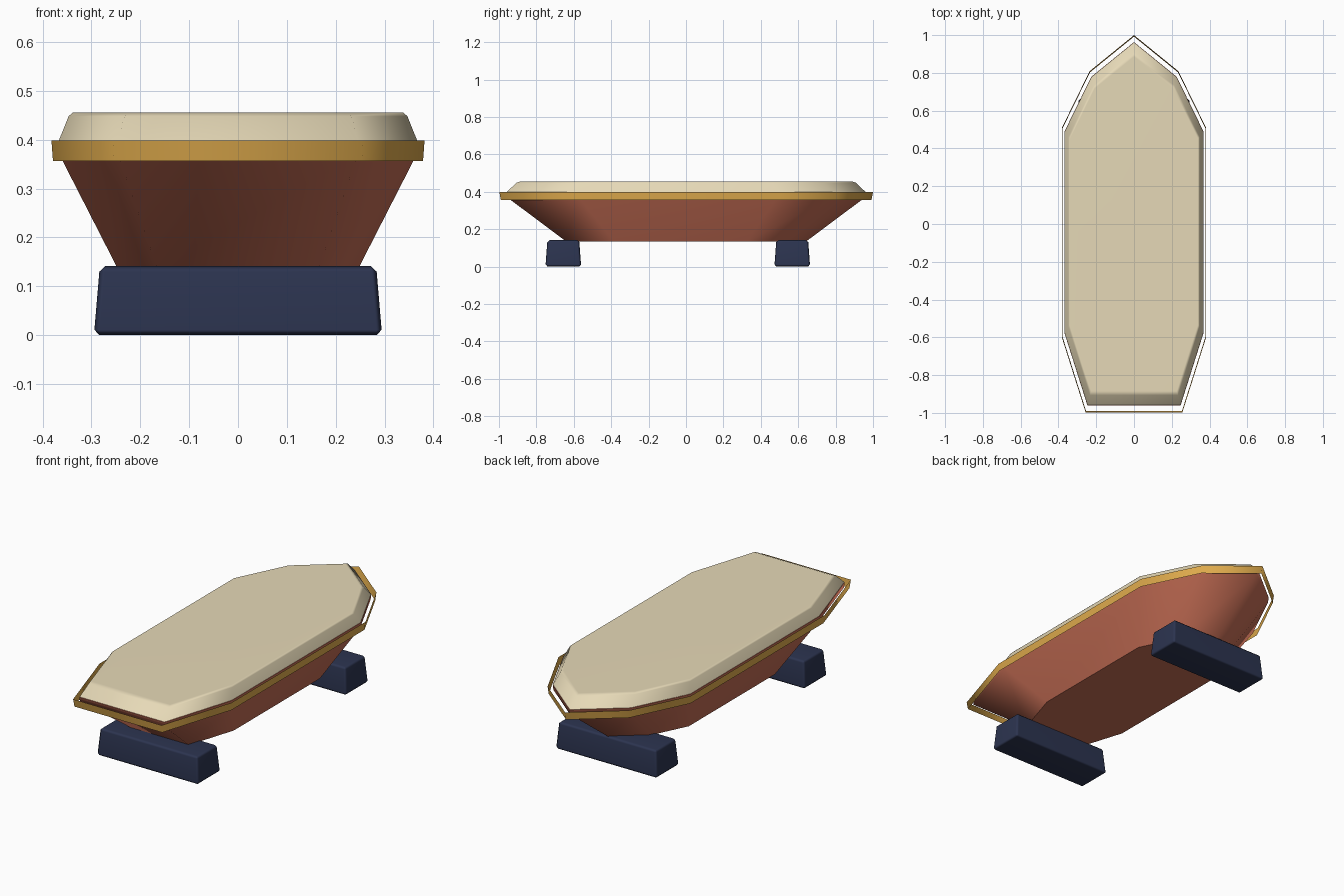
import bpy, bmesh, math

if "Cube" in bpy.data.objects:
    bpy.data.objects.remove(bpy.data.objects["Cube"])

# right half of the gunwale outline, bow tip first, then mirrored
HALF = [(0, 1.0), (0.235, 0.809), (0.382, 0.509), (0.382, -0.6), (0.256, -0.998)]
OUTLINE = HALF + [(-x, y) for x, y in reversed(HALF[1:])]


def material(name, srgb):
    m = bpy.data.materials.new(name)
    lin = [c / 12.92 if c <= 0.04045 else ((c + 0.055) / 1.055) ** 2.4
           for c in (v / 255 for v in srgb)]
    m.diffuse_color = (*lin, 1)
    m.use_nodes = True
    m.node_tree.nodes["Principled BSDF"].inputs["Base Color"].default_value = m.diffuse_color
    return m


RED = material("red_brown_hull", (200, 111, 86))
GOLD = material("ochre_trim", (222, 170, 76))
CREAM = material("cream_canvas", (230, 217, 183))
NAVY = material("navy_blocks", (44, 52, 80))


def finish(name, bm, mat):
    for f in bm.faces:
        f.smooth = True
    me = bpy.data.meshes.new(name)
    bm.to_mesh(me)
    bm.free()
    ob = bpy.data.objects.new(name, me)
    bpy.context.collection.objects.link(ob)
    me.materials.append(mat)
    # large faces stay flat, small ones take up the rounding
    mod = ob.modifiers.new("weighted_normals", 'WEIGHTED_NORMAL')
    mod.keep_sharp = True
    return ob


def loft(name, levels, mat, caps=True, sharp_top=True):
    """Stack scaled copies of the outline: levels are (scale, z), bottom to top."""
    bm = bmesh.new()
    rings = [[bm.verts.new((x * s, y * s, z)) for x, y in OUTLINE] for s, z in levels]
    n = len(OUTLINE)
    # outline runs clockwise from above, so this order faces outward
    for lo, hi in zip(rings, rings[1:]):
        for i in range(n):
            j = (i + 1) % n
            bm.faces.new((lo[j], lo[i], hi[i], hi[j]))
    if caps:
        bottom = bm.faces.new(rings[0])
        top = bm.faces.new(rings[-1][::-1])
        for f in (bottom, top) if sharp_top else (bottom,):
            for e in f.edges:
                e.smooth = False
    return finish(name, bm, mat)


# flared hull, open trim band standing off it, and chamfered cover
loft("hull", [(0.642, 0.134), (0.958, 0.370), (0.963, 0.397)], RED)
loft("gunwale_band", [(0.992, 0.357), (1.0, 0.398)], GOLD, caps=False)
loft("canvas_cover", [(0.961, 0.398), (0.908, 0.448), (0.886, 0.456)], CREAM,
     sharp_top=False)


def block(name, y):
    bm = bmesh.new()
    bmesh.ops.create_cube(bm, size=1)
    for v in bm.verts:
        top = v.co.z > 0
        v.co.x *= 2 * (0.283 if top else 0.295)
        v.co.y = v.co.y * (0.170 if top else 0.191) + y
        v.co.z = 0.141 if top else 0.0
    bmesh.ops.bevel(bm, geom=bm.edges[:], offset=0.011, segments=1, affect='EDGES')
    finish(name, bm, NAVY)


# tapered support blocks under the hull
block("stern_block", -0.656)
block("bow_block", 0.568)
